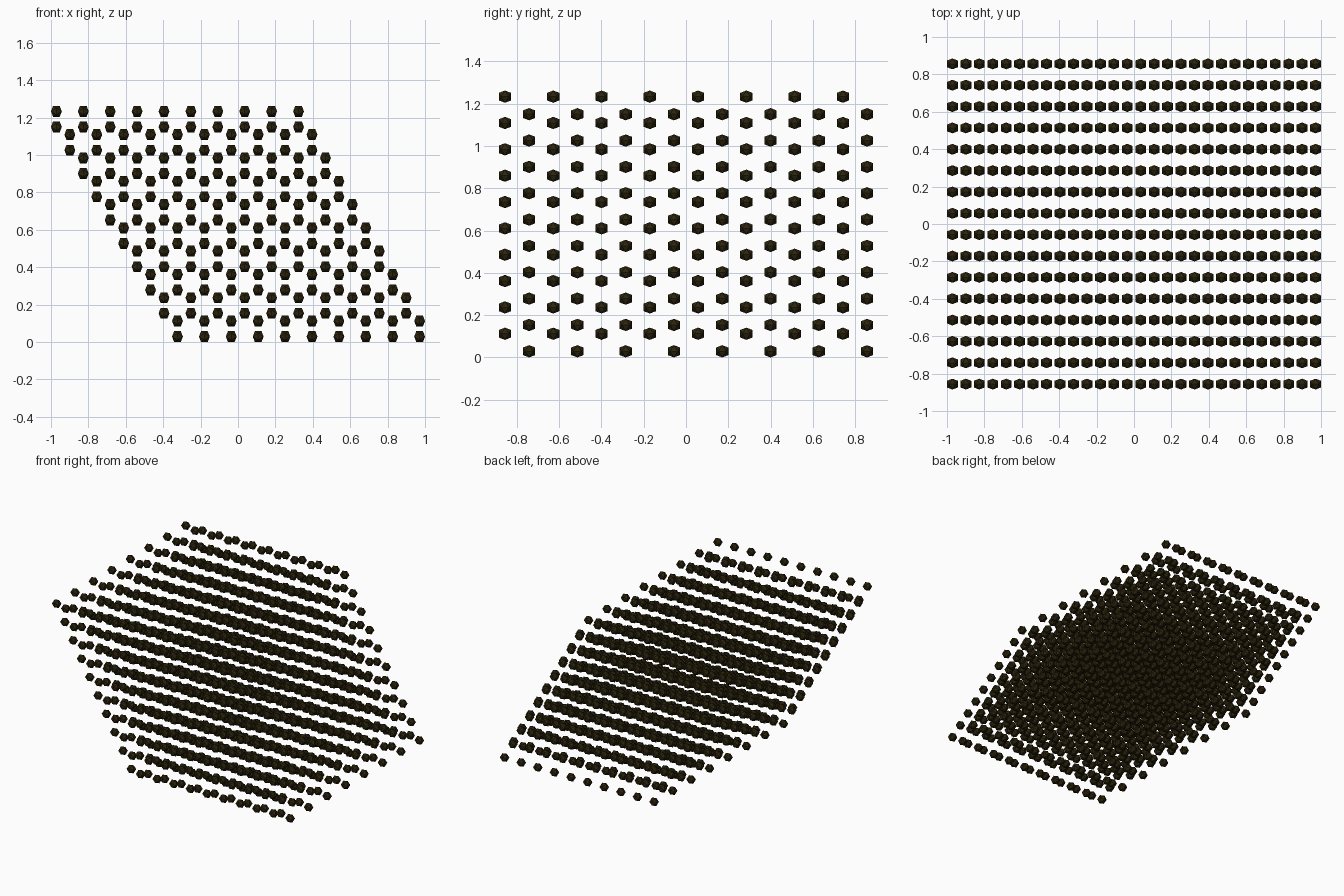
import bpy, bmesh
from mathutils import Vector

if "Cube" in bpy.data.objects:
    bpy.data.objects.remove(bpy.data.objects["Cube"])

# Hexagonal close-packed lattice: two-atom cell repeated in three directions
R = 0.029                       # half extent of one atom
A = (2 - 2 * R) / 13.5          # in-plane atom spacing
C = 1.587 * A                   # cell depth along y
H = A * 3 ** 0.5 / 2            # height of one row
PHI = (1 + 5 ** 0.5) / 2


def add_atom(bm, centre):
    """Icosahedron with an edge on each axis direction."""
    s, l = R / PHI, R
    verts = []
    for p in (-s, s):
        for q in (-l, l):
            for co in ((p, 0, q), (0, q, p), (q, p, 0)):
                verts.append(bm.verts.new(centre + Vector(co)))
    bmesh.ops.convex_hull(bm, input=verts)


# Two-atom unit cell at the lower front corner
bm = bmesh.new()
first = Vector((-2.25 * A, -3.25 * C, R))
add_atom(bm, first)
add_atom(bm, first + Vector((0, -C / 2, H * 2 / 3)))
bmesh.ops.recalc_face_normals(bm, faces=bm.faces)
mesh = bpy.data.meshes.new("crystal_atoms")
bm.to_mesh(mesh)
bm.free()
atoms = bpy.data.objects.new("crystal_atoms", mesh)
bpy.context.collection.objects.link(atoms)

# Repeat along the row, the depth and the slanted height
for name, count, step in (("along_row", 10, (A, 0, 0)),
                          ("along_depth", 8, (0, C, 0)),
                          ("slanted_rows", 10, (-A / 2, 0, H))):
    mod = atoms.modifiers.new(name, 'ARRAY')
    mod.count = count
    mod.use_relative_offset = False
    mod.use_constant_offset = True
    mod.constant_offset_displace = step

# Dark brown atoms
mat = bpy.data.materials.new("dark_brown")
mat.diffuse_color = (0.025, 0.018, 0.004, 1)
mat.use_nodes = True
mat.node_tree.nodes["Principled BSDF"].inputs["Base Color"].default_value = mat.diffuse_color
mesh.materials.append(mat)
